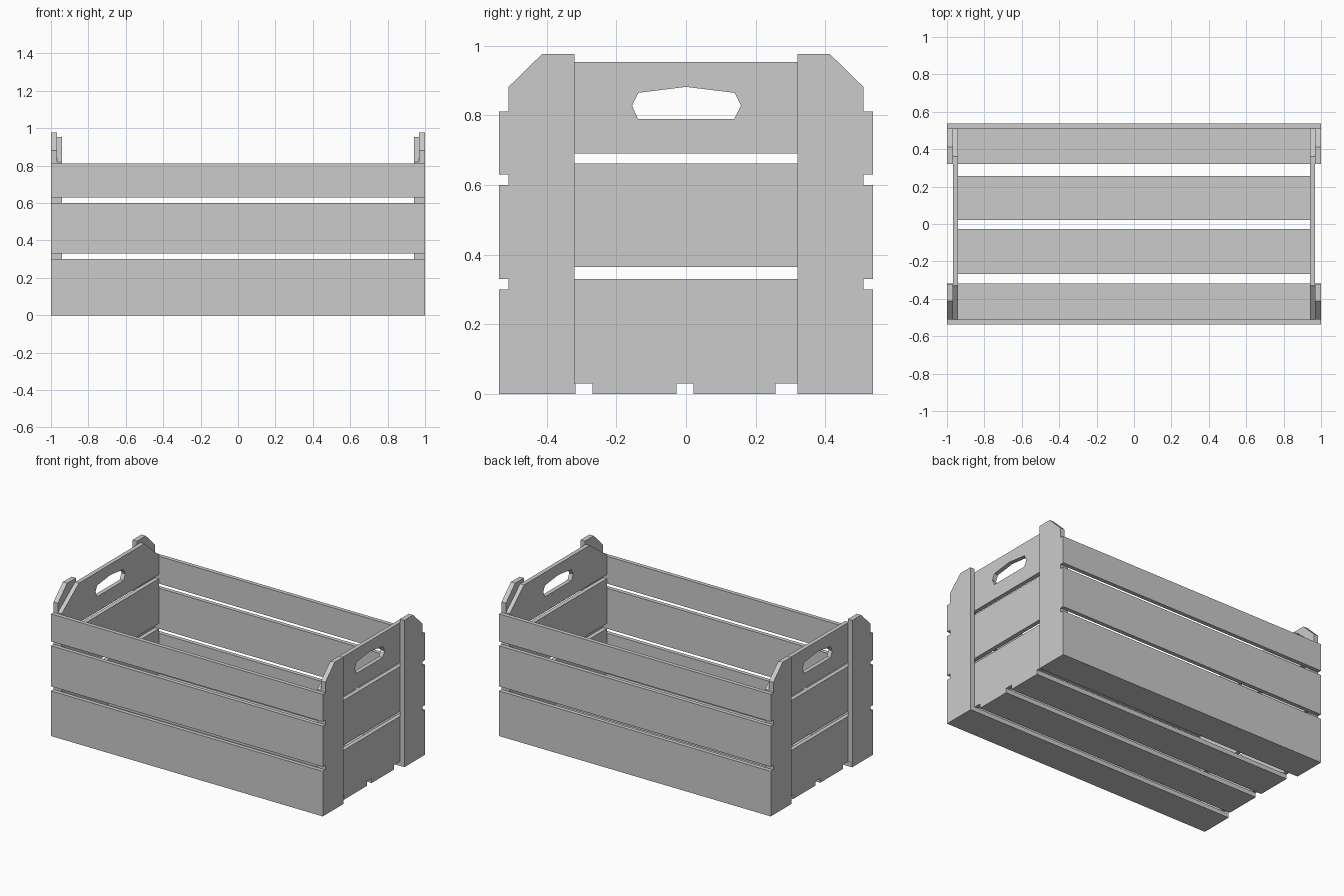
import bpy, bmesh

if "Cube" in bpy.data.objects:
    bpy.data.objects.remove(bpy.data.objects["Cube"])


def add_object(name, bm):
    bmesh.ops.recalc_face_normals(bm, faces=bm.faces)
    mesh = bpy.data.meshes.new(name)
    bm.to_mesh(mesh)
    bm.free()
    obj = bpy.data.objects.new(name, mesh)
    bpy.context.collection.objects.link(obj)


def board(name, x, y, z):
    """Box from (min, max) ranges."""
    bm = bmesh.new()
    bmesh.ops.create_cube(bm, size=1)
    for v in bm.verts:
        for i, (lo, hi) in enumerate((x, y, z)):
            v.co[i] = hi if v.co[i] > 0 else lo
    add_object(name, bm)


def cut_panel(name, x0, x1, *loops):
    """Outline in y,z (further loops are holes), extruded from x0 to x1."""
    bm = bmesh.new()
    for loop in loops:
        vs = [bm.verts.new((x0, y, z)) for y, z in loop]
        for a, b in zip(vs, vs[1:] + vs[:1]):
            bm.edges.new((a, b))
    bmesh.ops.triangle_fill(bm, use_beauty=True, edges=bm.edges[:])
    ext = bmesh.ops.extrude_face_region(bm, geom=bm.faces[:])
    moved = [g for g in ext["geom"] if isinstance(g, bmesh.types.BMVert)]
    bmesh.ops.translate(bm, verts=moved, vec=(x1 - x0, 0, 0))
    add_object(name, bm)


IN, MID, OUT = 0.94, 0.968, 1.0      # end wall layers along x
Y_IN, Y_OUT = 0.51, 0.537            # long wall layers along y
FLOOR = 0.03

# Long side slats, front and back
for side, s in (("front", -1), ("back", 1)):
    for level, z in (("lower", (0, 0.30)), ("middle", (0.33, 0.60)), ("upper", (0.63, 0.812))):
        board(f"{side}_{level}_slat", (-OUT, OUT), sorted((s * Y_IN, s * Y_OUT)), z)

# Floor slats: outer ones reach under the posts
for name, x, y in (("front_floor_slat", OUT, (-Y_IN, -0.318)),
                   ("inner_front_floor_slat", MID, (-0.268, -0.028)),
                   ("inner_back_floor_slat", MID, (0.022, 0.257)),
                   ("back_floor_slat", OUT, (0.32, Y_IN))):
    board(name, (-x, x), y, (0, FLOOR))

# End walls: two plain slats, a handle slat and two corner posts each
handle = [(-0.155, 0.828), (-0.138, 0.79), (0.139, 0.79), (0.158, 0.828),
          (0.14, 0.865), (0.0, 0.882), (-0.137, 0.865)]
handle_slat = [(-Y_IN, 0.69), (Y_IN, 0.69), (Y_IN, 0.82), (0.36, 0.953),
               (-0.33, 0.953), (-Y_IN, 0.82)]
post = [(0.32, FLOOR), (Y_IN, FLOOR), (Y_IN, 0.882), (0.413, 0.977), (0.32, 0.977)]

for end, s in (("left", -1), ("right", 1)):
    xr = sorted((s * IN, s * MID))
    board(f"{end}_lower_slat", xr, (-Y_IN, Y_IN), (FLOOR, 0.33))
    board(f"{end}_middle_slat", xr, (-Y_IN, Y_IN), (0.364, 0.662))
    cut_panel(f"{end}_handle_slat", s * IN, s * MID, handle_slat, handle)
    for side, t in (("front", -1), ("back", 1)):
        cut_panel(f"{end}_{side}_post", s * MID, s * OUT, [(t * y, z) for y, z in post])
